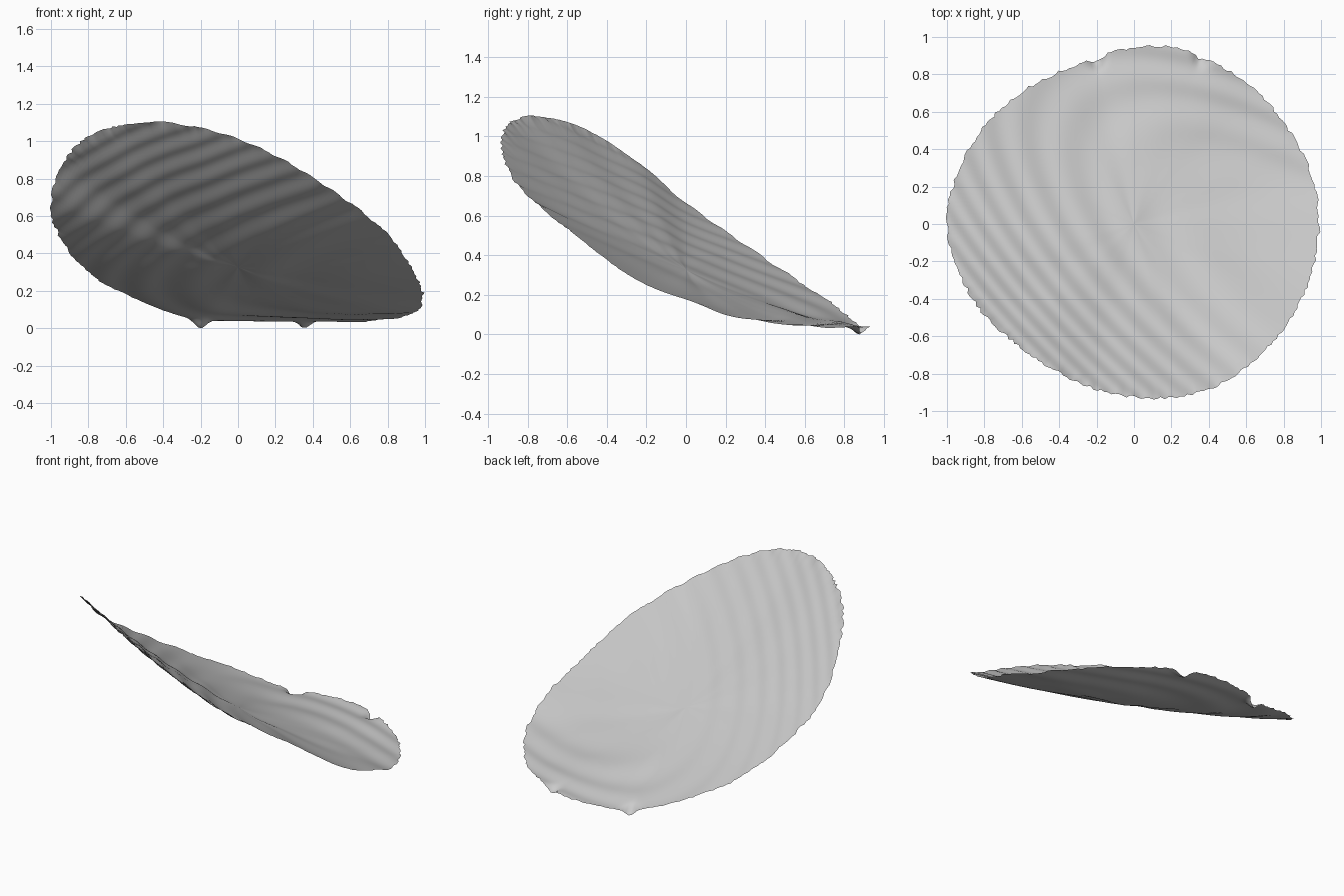
import bpy, bmesh, math, random
from math import sin, cos, exp, pi, radians

cube = bpy.data.objects.get("Cube")
if cube:
    bpy.data.objects.remove(cube, do_unlink=True)
random.seed(4)

# Rim radius and rim height at equal angles, counter-clockwise from +x
RADIUS = [.99, .985, .97, .965, .965, .97, .945, .905, .91, .935, .96, .985,
          1, .97, .94, .9, .89, .905, .925, .955, .975, .97, .98, .985]
HEIGHT = [.18, .095, .062, .045, .045, .042, .045, .06, .125, .215, .335, .49,
          .67, .885, 1.02, 1.09, 1.11, 1.085, 1.02, .905, .755, .61, .455, .29]
CENTRE = 0.33
NOTCHES = [(radians(68), .038), (radians(103), .045)]   # angle, depth of the dip
SEGMENTS, RINGS = 288, 72


def around(values, angle):
    """Smooth closed interpolation of the values around the rim."""
    n = len(values)
    t = angle / (2 * pi) * n
    i = math.floor(t)
    t -= i
    a, b, c, d = (values[(i + k) % n] for k in (-1, 0, 1, 2))
    return b + t / 2 * (c - a + t * (2*a - 5*b + 4*c - d + t * (3*(b - c) + d - a)))


def ripple(x, y):
    """Shallow nested oval steps that open toward the left side."""
    u, v = x - .93, y + .3
    p, q = .8 * u - .6 * v, .6 * u + .8 * v
    g = (p / 2.3) ** 2 + q * q
    return .0045 * sin(2 * pi * (g - .055) / .18)


def surface(angle, f, jitter):
    """Point of the dish at an angle and a fraction f of the rim radius."""
    r = around(RADIUS, angle) * f + jitter * f ** 40
    for a, depth in NOTCHES:
        r -= .022 * exp(-((angle - a) / .03) ** 2) * f ** 12
    x, y = r * cos(angle), r * sin(angle)
    h, opposite = around(HEIGHT, angle), around(HEIGHT, angle + pi)
    z = CENTRE + f * (h - opposite) / 2 + f * f * ((h + opposite) / 2 - CENTRE)
    z += ripple(x, y)
    for a, depth in NOTCHES:
        z -= depth * exp(-((angle - a) / .045) ** 2 - ((1 - f) / .05) ** 2)
    return x, y, z


# Dish sheet: rings of quads around a centre fan
bm = bmesh.new()
centre = bm.verts.new(surface(0, 0, 0))
jitters = [random.uniform(-.008, .008) for _ in range(SEGMENTS)]
rings = [[bm.verts.new(surface(2 * pi * s / SEGMENTS, k / RINGS, jitters[s]))
          for s in range(SEGMENTS)] for k in range(1, RINGS + 1)]
for s in range(SEGMENTS):
    n = (s + 1) % SEGMENTS
    bm.faces.new((centre, rings[0][s], rings[0][n]))
    for inner, outer in zip(rings, rings[1:]):
        bm.faces.new((inner[s], outer[s], outer[n], inner[n]))
floor = min(v.co.z for v in bm.verts)
for v in bm.verts:
    v.co.z -= floor
for face in bm.faces:
    face.smooth = True
mesh = bpy.data.meshes.new("dish_sheet")
bm.to_mesh(mesh)
bm.free()
dish = bpy.data.objects.new("dish_sheet", mesh)
bpy.context.collection.objects.link(dish)

# Plain grey material
grey = bpy.data.materials.new("light_grey")
grey.use_nodes = True
colour = (.6, .6, .6, 1)
grey.diffuse_color = colour
grey.node_tree.nodes["Principled BSDF"].inputs["Base Color"].default_value = colour
mesh.materials.append(grey)
